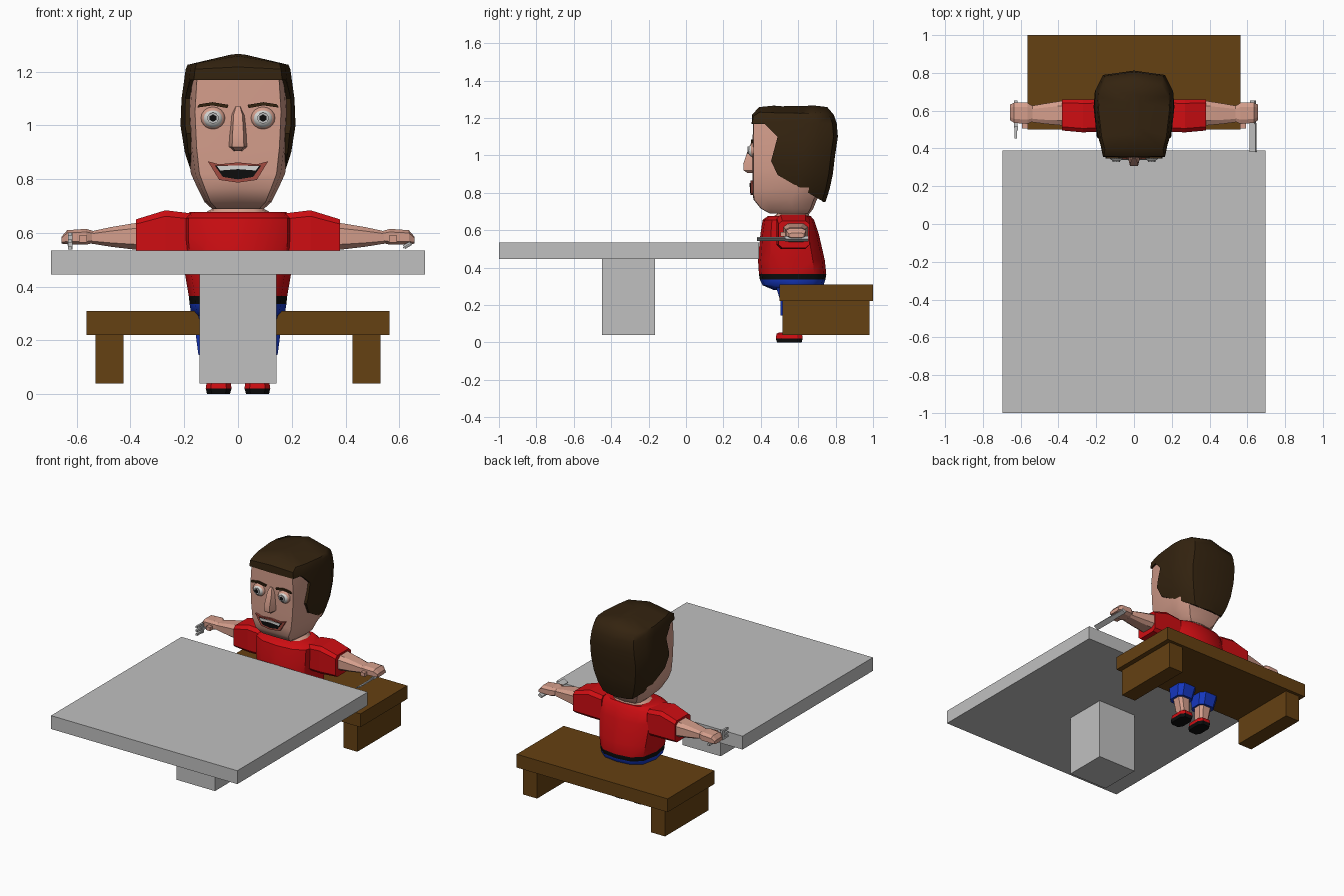
import bpy, bmesh, math
from mathutils import Matrix

if "Cube" in bpy.data.objects:
    bpy.data.objects.remove(bpy.data.objects["Cube"])


def mat(name, r, g, b):
    m = bpy.data.materials.new(name)
    m.diffuse_color = (r, g, b, 1)
    m.use_nodes = True
    m.node_tree.nodes["Principled BSDF"].inputs["Base Color"].default_value = m.diffuse_color
    return m


RED = mat("red cloth", 0.62, 0.004, 0.006)
SKIN = mat("skin", 0.66, 0.34, 0.26)
HAIR = mat("dark brown hair", 0.034, 0.017, 0.005)
BLACK = mat("black", 0.004, 0.004, 0.004)
BLUE = mat("blue denim", 0.008, 0.04, 0.55)
GREY = mat("light grey", 0.53, 0.53, 0.53)
WOOD = mat("brown wood", 0.13, 0.052, 0.006)
WHITE = mat("off white", 0.68, 0.68, 0.66)
LIP = mat("lip red", 0.36, 0.07, 0.05)


def finish(name, bm, mats, smooth=0, mirror=False, rule=None):
    bmesh.ops.recalc_face_normals(bm, faces=bm.faces[:])
    if rule:
        for f in bm.faces:
            f.material_index = rule(f.calc_center_median())
    me = bpy.data.meshes.new(name)
    bm.to_mesh(me)
    bm.free()
    ob = bpy.data.objects.new(name, me)
    bpy.context.collection.objects.link(ob)
    for m in mats if isinstance(mats, (list, tuple)) else [mats]:
        me.materials.append(m)
    bpy.ops.object.select_all(action='DESELECT')
    ob.select_set(True)
    bpy.context.view_layer.objects.active = ob
    if smooth:
        bpy.ops.object.shade_smooth_by_angle(angle=math.radians(smooth))
    if mirror:
        ob.modifiers.new("mirror", 'MIRROR').use_mirror_merge = False
    return ob


def box(name, x, y, z, m, mirror=False, turn=None):
    """Box from (min, max) pairs, optionally turned about its centre."""
    bm = bmesh.new()
    bmesh.ops.create_cube(bm, size=1)
    size = Matrix.Diagonal((x[1] - x[0], y[1] - y[0], z[1] - z[0], 1))
    move = Matrix.Translation([(a + b) / 2 for a, b in (x, y, z)])
    bm.transform(move @ (turn or Matrix()) @ size)
    return finish(name, bm, m, mirror=mirror)


def loft(name, rings, m, **kw):
    """Skin a stack of equal-length point rings and cap both ends."""
    bm = bmesh.new()
    vs = [[bm.verts.new(p) for p in r] for r in rings]
    n = len(vs[0])
    for a, b in zip(vs, vs[1:]):
        for i in range(n):
            j = (i + 1) % n
            bm.faces.new((a[i], a[j], b[j], b[i]))
    bm.faces.new(vs[0])
    bm.faces.new(vs[-1])
    return finish(name, bm, m, **kw)


def prism(name, pts, axis, lo, hi, m, **kw):
    """Extrude a 2D outline along x or y."""
    place = (lambda p, d: (d, *p)) if axis == 'x' else (lambda p, d: (p[0], d, p[1]))
    return loft(name, [[place(p, d) for p in pts] for d in (lo, hi)], m, **kw)


SKULL = [(0, 0), (.82, .01), (.91, .2), (1, .6), (.97, .78), (.78, .95), (0, 1)]
BODY = [(0, 0), (.55, .04), (.88, .18), (1, .5), (.88, .82), (.55, .96), (0, 1)]


def section(shape, z, y0, y1, hw, lift=0):
    """Symmetric horizontal section; lift raises its middle into a ridge."""
    full = shape + [(-a, t) for a, t in shape[-2:0:-1]]
    return [(a * hw, y0 + t * (y1 - y0), z + lift * (1 - abs(a))) for a, t in full]


def rect(u0, u1, v0, v1, c=.2):
    """Rectangle with cut corners."""
    a, b = (u1 - u0) * c, (v1 - v0) * c
    return [(u0 + a, v0), (u1 - a, v0), (u1, v0 + b), (u1, v1 - b),
            (u1 - a, v1), (u0 + a, v1), (u0, v1 - b), (u0, v0 + b)]


def limb_x(name, rows, m, c=.2, **kw):
    return loft(name, [[(x, *p) for p in rect(*r, c)] for x, *r in rows], m, mirror=True, **kw)


def limb_z(name, rows, m, c=.2, **kw):
    return loft(name, [[(*p, z) for p in rect(*r, c)] for z, *r in rows], m, mirror=True, **kw)


# Table
box("table_top", (-.695, .695), (-1, .39), (.445, .535), GREY)
box("table_pedestal", (-.143, .143), (-.45, -.165), (.04, .445), GREY)

# Bench
box("bench_seat", (-.563, .563), (.5, 1), (.22, .31), WOOD)
box("bench_leg", (.425, .53), (.515, .98), (.04, .22), WOOD, mirror=True)

# Torso: shorts, belt and shirt coloured by height
loft("torso", [section(BODY, *r) for r in (
    (.28, .47, .70, .155), (.305, .41, .735, .175), (.335, .395, .745, .18),
    (.365, .39, .75, .183), (.44, .385, .742, .196), (.58, .398, .71, .21),
    (.655, .41, .685, .21), (.677, .44, .665, .18))],
    [RED, BLACK, BLUE], smooth=40,
    rule=lambda c: 2 if c.z < .334 else 1 if c.z < .364 else 0)
loft("neck", [section(BODY, *r) for r in (
    (.66, .45, .665, .15), (.69, .49, .655, .095), (.73, .50, .65, .085))], SKIN, smooth=40)

# Arms and hands
limb_x("sleeve", [(.17, .49, .66, .50, .672), (.27, .485, .66, .50, .684),
                  (.38, .495, .66, .505, .65)], RED, .12)
limb_x("forearm", [(.36, .52, .655, .535, .64), (.47, .53, .638, .548, .622),
                   (.545, .54, .625, .56, .606)], SKIN, smooth=30)
limb_x("hand", [(.53, .545, .62, .565, .605), (.565, .53, .642, .556, .615),
                (.635, .535, .642, .558, .61), (.657, .55, .632, .56, .585)], SKIN)
box("thumb", (.562, .592), (.505, .545), (.565, .59), SKIN, mirror=True)

# Cutlery
tilt = Matrix.Rotation(math.radians(-28), 4, 'Y')
box("knife_blade", (.612, .648), (.38, .535), (.549, .555), GREY, turn=tilt)
box("knife_handle", (.616, .644), (.53, .655), (.546, .562), GREY, turn=tilt)
box("fork_handle", (-.634, -.618), (.51, .655), (.553, .568), GREY)
box("fork_head", (-.633, -.615), (.495, .515), (.538, .602), GREY)
for i in range(3):
    z = .538 + i * .025
    box("fork_tine", (-.632, -.62), (.452, .497), (z, z + .014), GREY)

# Legs and shoes
limb_z("shorts_leg", [(.145, .028, .147, .505, .625), (.22, .018, .157, .505, .65),
                      (.30, .012, .165, .48, .67)], BLUE)
limb_z("shin", [(.04, .042, .108, .53, .605), (.16, .04, .135, .525, .61)], SKIN)
limb_z("shoe", [(0, .03, .115, .487, .618), (.022, .024, .12, .48, .624),
                (.046, .028, .116, .484, .62), (.052, .036, .11, .495, .612)],
       [RED, BLACK], rule=lambda c: 1 if c.z < .015 else 0)

# Head
loft("head", [section(SKULL, *r) for r in (
    (.688, .45, .66, .095), (.715, .40, .68, .125), (.765, .36, .70, .15),
    (.82, .356, .74, .175), (.92, .356, .765, .188), (1.05, .356, .78, .195),
    (1.19, .358, .77, .185))], SKIN, smooth=35)

# Hair: a larger shell with the face area cut away
hair = loft("hair", [section(SKULL, *r) for r in (
    (.75, .36, .745, .135), (.82, .351, .768, .172), (.9, .351, .785, .198),
    (1.0, .351, .797, .214), (1.1, .351, .812, .21), (1.17, .351, .806, .2),
    (1.207, .354, .79, .195, .01), (1.225, .39, .755, .188, .033),
    (1.262, .47, .69, .03, .004))], HAIR, smooth=40)
cutter = prism("face_cutter", [(.2, 1.168), (.42, 1.168), (.45, 1.14), (.49, 1.1), (.455, .97),
                               (.49, .895), (.73, .755), (.73, .6), (.2, .6)],
               'x', -.4, .4, HAIR)
cutter.hide_render = True
bpy.context.view_layer.objects.active = hair
cut = hair.modifiers.new("face_opening", 'BOOLEAN')
cut.operation, cut.object, cut.solver = 'DIFFERENCE', cutter, 'EXACT'
bpy.ops.object.modifier_apply(modifier=cut.name)
bpy.data.objects.remove(cutter)


# Eyes
def eyeball(name, centre, radii, m):
    bm = bmesh.new()
    bmesh.ops.create_uvsphere(bm, u_segments=14, v_segments=8, radius=1)
    bm.transform(Matrix.Translation(centre) @ Matrix.Diagonal((*radii, 1)))
    finish(name, bm, m, smooth=60, mirror=True)


def disc(r, n):
    return [(.093 + r * math.cos(math.tau * (i + .5) / n),
             1.027 + r * math.sin(math.tau * (i + .5) / n)) for i in range(n)]


eyeball("eyelid", (.093, .362, 1.027), (.046, .022, .042), SKIN)
eyeball("eye", (.093, .36, 1.025), (.039, .03, .035), WHITE)
prism("iris", disc(.021, 10), 'y', .3295, .336, GREY, mirror=True)
prism("pupil", disc(.014, 6), 'y', .3275, .333, BLACK, mirror=True)
prism("eyebrow", [(.04, 1.064), (.095, 1.074), (.152, 1.066), (.145, 1.078),
                  (.095, 1.086), (.035, 1.076)], 'y', .348, .358, HAIR, mirror=True)

# Nose
loft("nose", [[(-w, .37, z), (-w * .6, y, z), (w * .6, y, z), (w, .37, z)] for z, w, y in (
    (.905, .018, .33), (.92, .036, .308), (.955, .035, .306),
    (1.04, .027, .335), (1.07, .012, .35))], SKIN, smooth=40)

# Mouth
prism("lips", [(-.112, .866), (-.07, .855), (0, .862), (.07, .855), (.112, .866),
               (.07, .797), (0, .787), (-.07, .797)], 'y', .344, .36, LIP)
prism("mouth_opening", [(-.086, .85), (.086, .85), (.056, .808), (0, .799), (-.056, .808)],
      'y', .3415, .35, BLACK)
prism("upper_teeth", [(-.078, .848), (0, .851), (.078, .848), (.066, .832), (0, .837),
                      (-.066, .832)], 'y', .339, .346, WHITE)
